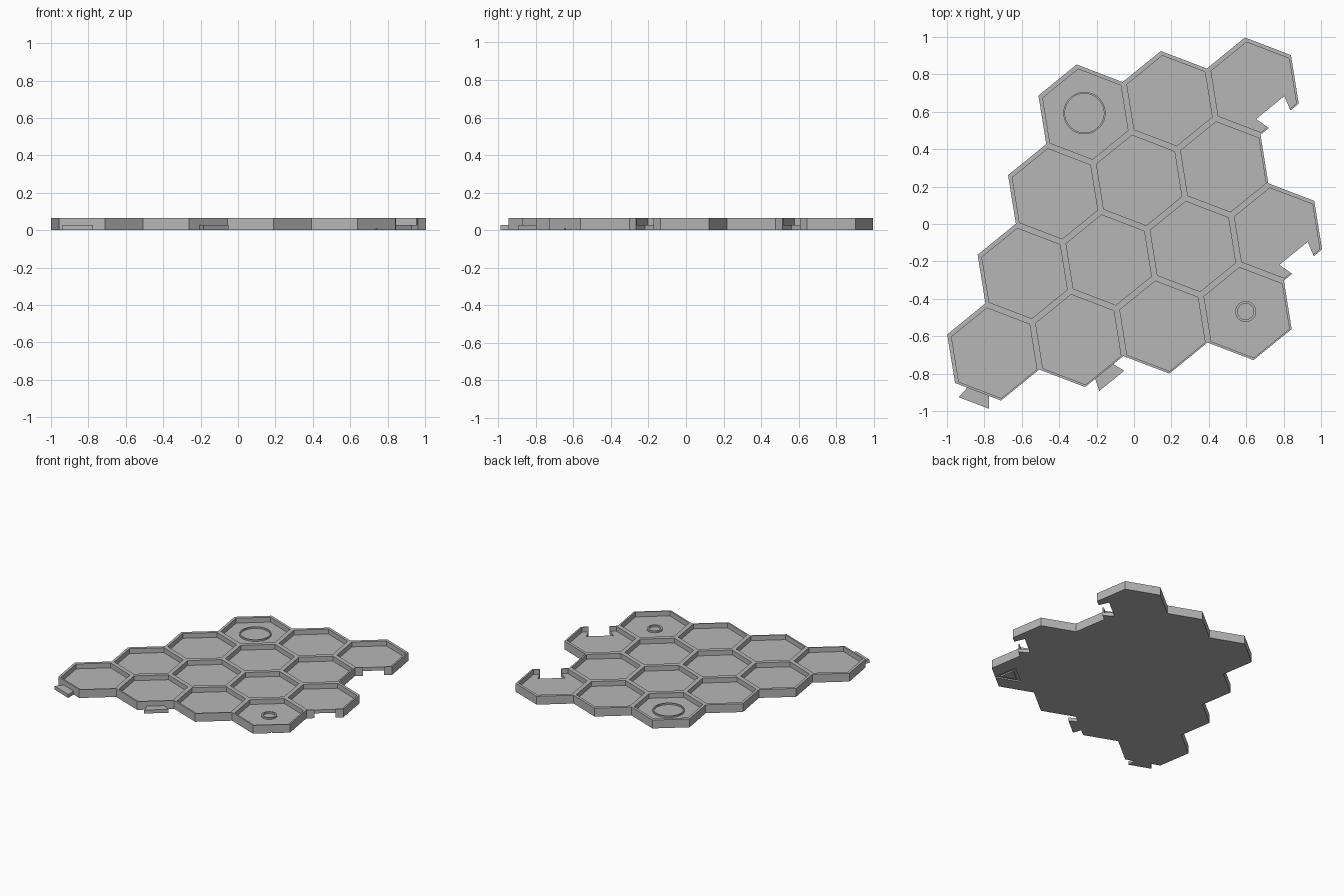
import bpy
import bmesh
from math import cos, sin, pi, radians, sqrt
from mathutils import Vector

cube = bpy.data.objects.get("Cube")
if cube:
    bpy.data.objects.remove(cube, do_unlink=True)

# Main dimensions
PITCH = 0.4557            # distance between neighbouring cells
TILT = radians(9.1)       # rotation of the whole grid
HEIGHT, FLOOR = 0.065, 0.027
WALL = 0.0165
APOTHEM = PITCH / 2
ORIGIN = Vector((-0.265, 0.593))
ROW_LENGTHS = (3, 3, 4, 4)

grey = bpy.data.materials.new("plain_grey")
grey.use_nodes = True
GREY = (0.47, 0.47, 0.47, 1)
grey.diffuse_color = GREY
grey.node_tree.nodes["Principled BSDF"].inputs["Base Color"].default_value = GREY


def polar(angle, r):
    return Vector((cos(angle), sin(angle))) * r


def cell(row, col):
    """Centre of a cell in the slanted grid."""
    return ORIGIN + polar(TILT, PITCH) * col + polar(TILT - 2 * pi / 3, PITCH) * row


def finish(bm, name):
    bmesh.ops.recalc_face_normals(bm, faces=bm.faces[:])
    mesh = bpy.data.meshes.new(name)
    bm.to_mesh(mesh)
    bm.free()
    mesh.materials.append(grey)
    obj = bpy.data.objects.new(name, mesh)
    bpy.context.collection.objects.link(obj)
    return obj


def prism(name, points, z0, z1):
    bm = bmesh.new()
    low = [bm.verts.new((p.x, p.y, z0)) for p in points]
    high = [bm.verts.new((p.x, p.y, z1)) for p in points]
    bm.faces.new(low)
    bm.faces.new(high)
    for i in range(len(points)):
        j = (i + 1) % len(points)
        bm.faces.new((low[i], low[j], high[j], high[i]))
    return finish(bm, name)


def ring(name, centre, outer, inner, z0, z1, sides, start=0.0):
    bm = bmesh.new()
    loops = []
    for i in range(sides):
        a = start + 2 * pi * i / sides
        loops.append([bm.verts.new((*(centre + polar(a, r)), z))
                      for r, z in ((outer, z0), (outer, z1), (inner, z1), (inner, z0))])
    for i in range(sides):
        p, q = loops[i], loops[(i + 1) % sides]
        for k in range(4):
            m = (k + 1) % 4
            bm.faces.new((p[k], q[k], q[m], p[m]))
    return finish(bm, name)


def dovetail(name, centre, angle, profile, z0, z1):
    """Trapezoid across a cell edge; profile is (outward offset, half width) pairs."""
    mid = centre + polar(angle, APOTHEM)
    out, side = polar(angle, 1), polar(angle + pi / 2, 1)
    (d0, w0), (d1, w1) = profile
    pts = [mid + out * d0 - side * w0, mid + out * d1 - side * w1,
           mid + out * d1 + side * w1, mid + out * d0 + side * w0]
    return prism(name, pts, z0, z1)


def carve(target, cutter):
    mod = target.modifiers.new("cut", 'BOOLEAN')
    mod.operation = 'DIFFERENCE'
    mod.solver = 'EXACT'
    mod.object = cutter
    bpy.context.view_layer.objects.active = target
    bpy.ops.object.modifier_apply(modifier=mod.name)
    bpy.data.objects.remove(cutter, do_unlink=True)


# Tray: joined hexagons raised to a slab, then each cell inset and sunk
bm = bmesh.new()
for row, count in enumerate(ROW_LENGTHS):
    for col in range(count):
        c = cell(row, col)
        corners = [c + polar(TILT + pi / 6 + k * pi / 3, PITCH / sqrt(3)) for k in range(6)]
        bm.faces.new([bm.verts.new((p.x, p.y, 0)) for p in corners])
bmesh.ops.remove_doubles(bm, verts=bm.verts[:], dist=0.001)
slab = bmesh.ops.extrude_face_region(bm, geom=bm.faces[:])["geom"]
for v in slab:
    if isinstance(v, bmesh.types.BMVert):
        v.co.z = HEIGHT
bmesh.ops.recalc_face_normals(bm, faces=bm.faces[:])
tops = [f for f in bm.faces if f.normal.z > 0.9]
bmesh.ops.inset_individual(bm, faces=tops, thickness=WALL, use_even_offset=True)
for v in {v for f in tops for v in f.verts}:
    v.co += Vector((0.005, -0.006, 0))     # pockets sit slightly off centre
pockets = bmesh.ops.extrude_discrete_faces(bm, faces=tops)["faces"]
for v in {v for f in pockets for v in f.verts}:
    v.co.z = FLOOR
tray = finish(bm, "hexagon_tray")

# Joint sockets cut through two cells on the right side
LOWER_RIGHT = TILT - pi / 3
LOWER_LEFT = TILT - 2 * pi / 3
for row, col in ((0, 2), (2, 3)):
    carve(tray, dovetail("socket_cutter", cell(row, col), LOWER_RIGHT,
                         ((-0.08, 0.097), (0.02, 0.069)), -0.05, 0.15))

# Shallow triangular groove under the front right cell
corner_cell = cell(3, 3)
carve(tray, ring("groove_cutter", corner_cell + polar(LOWER_RIGHT, 0.12),
                 0.115, 0.07, -0.02, 0.01, 3, LOWER_RIGHT))

# Joint tabs on the front edge
TAB = ((-0.008, 0.059), (0.064, 0.086))
dovetail("left_joint_tab", cell(3, 0), LOWER_LEFT, TAB, 0, FLOOR)
dovetail("middle_joint_tab", cell(3, 1), LOWER_RIGHT, TAB, 0, FLOOR)

# Raised rings on the floors of two corner cells
rings = [ring("large_ring", cell(0, 0), 0.113, 0.104, FLOOR - 0.004, FLOOR + 0.012, 48),
         ring("small_ring", corner_cell, 0.056, 0.043, FLOOR - 0.004, FLOOR + 0.012, 32)]
for obj in rings:
    bpy.ops.object.select_all(action='DESELECT')
    obj.select_set(True)
    bpy.context.view_layer.objects.active = obj
    bpy.ops.object.shade_smooth_by_angle(angle=radians(30))
